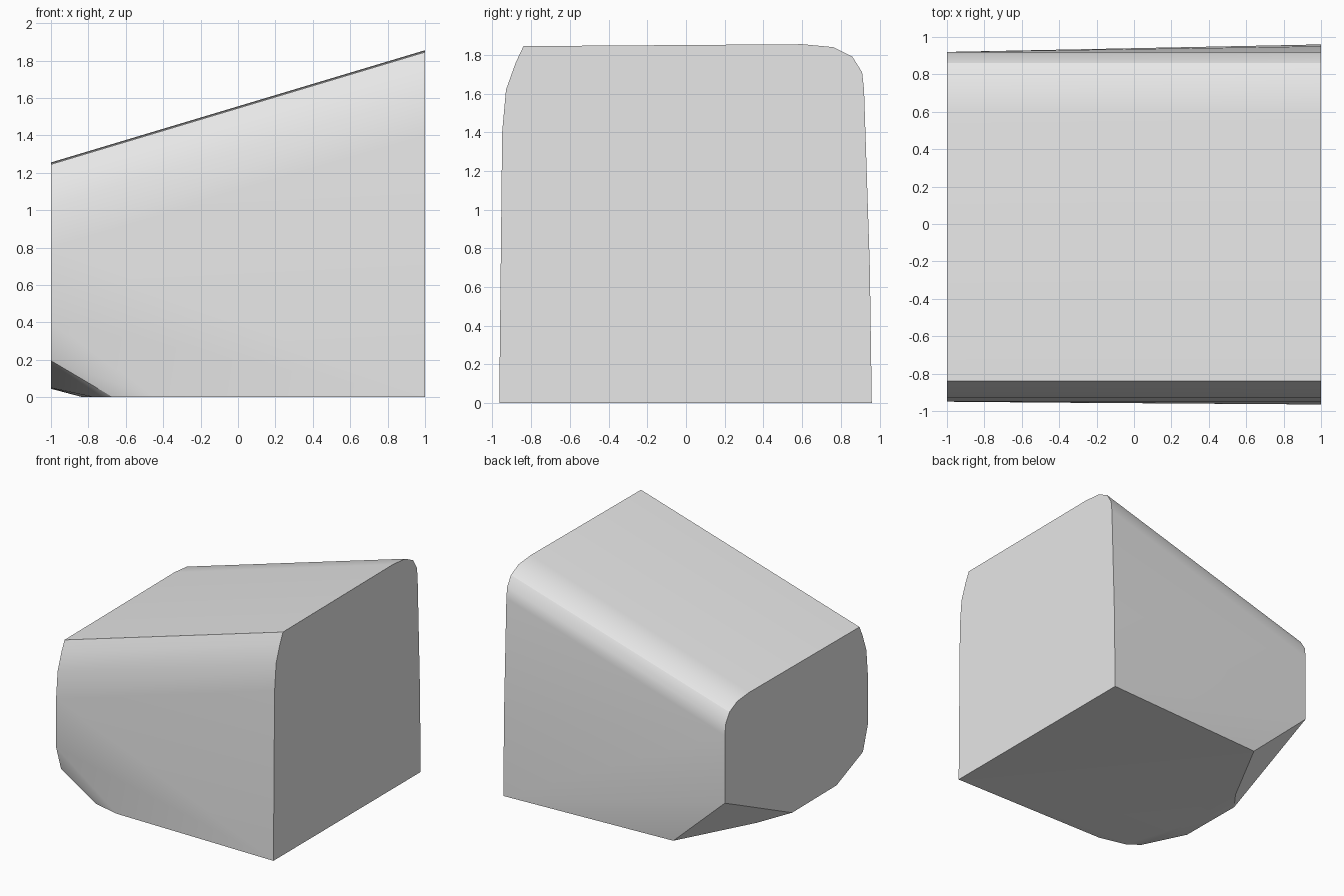
import bpy
import bmesh
import math

# Remove only the default object
default_cube = bpy.data.objects.get("Cube")
if default_cube:
    bpy.data.objects.remove(default_cube, do_unlink=True)


def make_material(name, colour):
    material = bpy.data.materials.new(name)
    material.use_nodes = True
    material.diffuse_color = colour
    material.node_tree.nodes["Principled BSDF"].inputs["Base Color"].default_value = colour
    return material


def hull_object(name, points, material):
    """Wrap a convex skin around the points and shade it smooth between sharp edges."""
    mesh = bpy.data.meshes.new(name)
    bm = bmesh.new()
    for point in points:
        bm.verts.new(point)
    bmesh.ops.convex_hull(bm, input=list(bm.verts))
    loose = [vert for vert in bm.verts if not vert.link_faces]
    bmesh.ops.delete(bm, geom=loose, context="VERTS")
    bmesh.ops.dissolve_limit(bm, angle_limit=math.radians(0.5),
                             verts=list(bm.verts), edges=list(bm.edges))
    bmesh.ops.recalc_face_normals(bm, faces=list(bm.faces))
    bm.to_mesh(mesh)
    bm.free()
    mesh.materials.append(material)
    obj = bpy.data.objects.new(name, mesh)
    bpy.context.collection.objects.link(obj)
    bpy.ops.object.select_all(action="DESELECT")
    obj.select_set(True)
    bpy.context.view_layer.objects.active = obj
    bpy.ops.object.shade_smooth_by_angle(angle=math.radians(30))
    return obj


tall_end, short_end = 1, -1
roof_drop = 0.6

# Rounded roof section (y, z), swept down the slope from the tall to the short end
roof_profile = [
    (-0.95, 1.4), (-0.93, 1.62), (-0.88, 1.76), (-0.84, 1.845),
    (0.6, 1.855), (0.76, 1.84), (0.86, 1.79), (0.91, 1.71), (0.92, 1.62),
]
points = []
for y, z in roof_profile:
    points.append((tall_end, y, z))
    points.append((short_end, y, z - roof_drop))

# Lower walls of the tall end
points += [(tall_end, y, z) for y, z in [(-0.965, 0), (0.96, 0), (0.95, 0.7)]]

# Lower walls of the short end, with its rounded and bevelled bottom corners
short_profile = [(0.92, 0.46), (0.04, 0.045), (-0.54, 0.05), (-0.885, 0.195), (-0.95, 0.4)]
points += [(short_end, y, z) for y, z in short_profile]

# Curved outline of the flat underside near the short end
underside = [(-0.5, 0.88), (-0.83, 0.26), (-0.83, -0.4), (-0.77, -0.83), (-0.67, -0.9), (-0.44, -0.955)]
points += [(x, y, 0) for x, y in underside]

grey = make_material("plain grey", (0.8, 0.8, 0.8, 1))
hull_object("sloped_block", points, grey)
